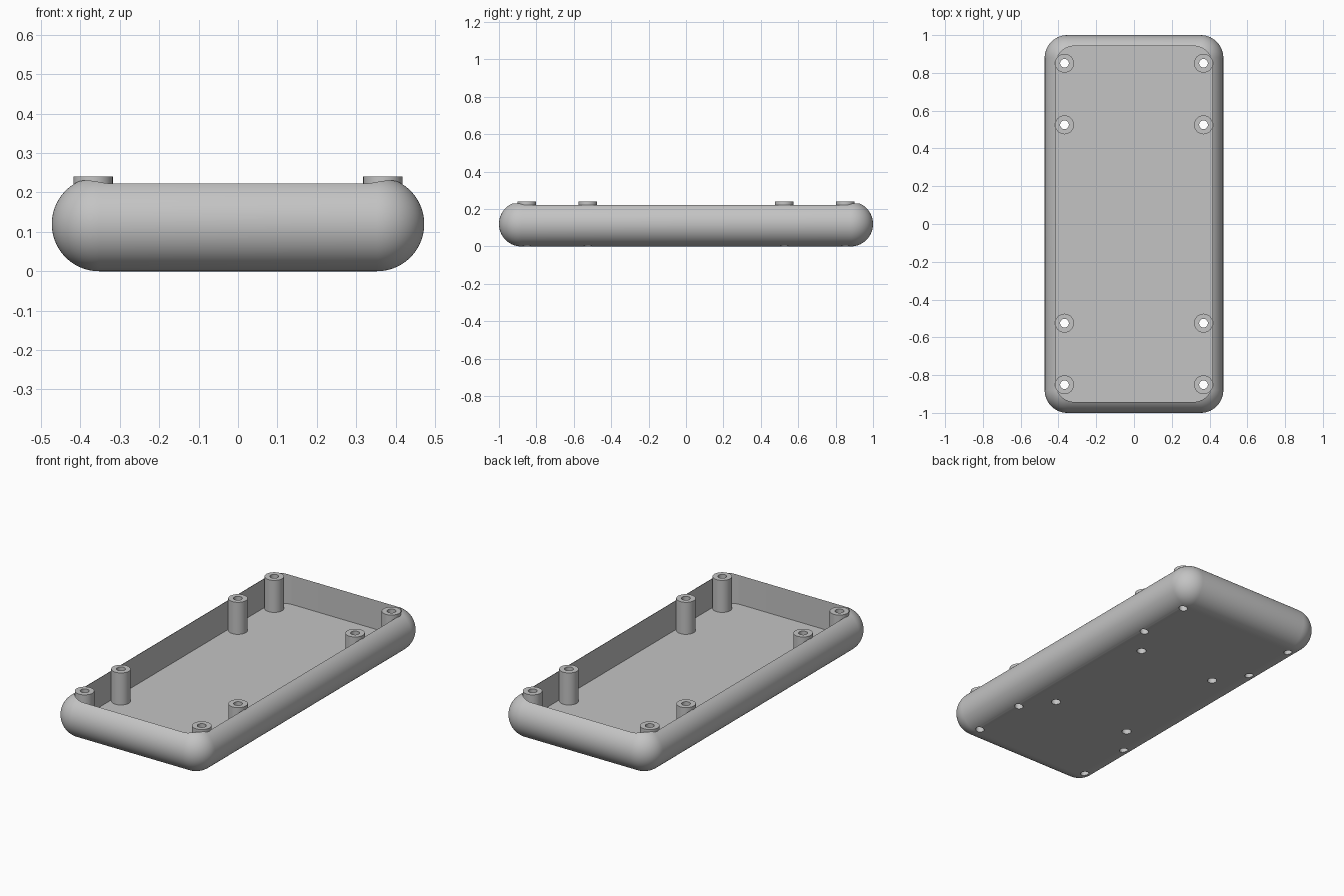
import bpy, bmesh, math

old = bpy.data.objects.get("Cube")
if old:
    bpy.data.objects.remove(old, do_unlink=True)

HALF_X, HALF_Y = 0.473, 1.0   # outer half sizes
ROUND = 0.12                  # edge radius, half the case height
WALL = 0.058
POST_TOP = 0.24

grey = bpy.data.materials.new("light_grey")
grey.use_nodes = True
colour = (0.55, 0.55, 0.55, 1)
grey.diffuse_color = colour
grey.node_tree.nodes["Principled BSDF"].inputs["Base Color"].default_value = colour


def make_object(name, bm):
    bmesh.ops.recalc_face_normals(bm, faces=bm.faces)
    mesh = bpy.data.meshes.new(name)
    bm.to_mesh(mesh)
    bm.free()
    mesh.materials.append(grey)
    obj = bpy.data.objects.new(name, mesh)
    bpy.context.collection.objects.link(obj)
    return obj


def rounded_loft(name, core_x, core_y, levels, steps=14):
    """Stack rounded rectangles: a core rectangle grown by each (radius, z)."""
    bm = bmesh.new()
    rings = []
    for radius, z in levels:
        ring = []
        for q, (sx, sy) in enumerate([(1, 1), (-1, 1), (-1, -1), (1, -1)]):
            for i in range(steps + 1):
                a = (q + i / steps) * math.pi / 2
                ring.append(bm.verts.new((sx * core_x + radius * math.cos(a),
                                          sy * core_y + radius * math.sin(a), z)))
        rings.append(ring)
    n = len(rings[0])
    for low, high in zip(rings, rings[1:]):
        for i in range(n):
            j = (i + 1) % n
            bm.faces.new((low[i], low[j], high[j], high[i]))
    bm.faces.new(rings[0])
    bm.faces.new(rings[-1])
    bmesh.ops.remove_doubles(bm, verts=bm.verts, dist=1e-5)
    return make_object(name, bm)


def cylinders(name, points, radius, low, high, sides=32):
    bm = bmesh.new()
    for x, y in points:
        made = bmesh.ops.create_cone(bm, cap_ends=True, segments=sides, radius1=radius,
                                     radius2=radius, depth=high - low)
        bmesh.ops.translate(bm, verts=made["verts"], vec=(x, y, (low + high) / 2))
    return make_object(name, bm)


def combine(target, tool, operation):
    mod = target.modifiers.new(tool.name, "BOOLEAN")
    mod.operation = operation
    mod.solver = "EXACT"
    mod.object = tool
    bpy.context.view_layer.objects.active = target
    bpy.ops.object.modifier_apply(modifier=mod.name)
    bpy.data.objects.remove(tool, do_unlink=True)


def mirrored(x, ys):
    return [(sx * x, sy * y) for sx in (-1, 1) for sy in (-1, 1) for y in ys]


# Outer body with fully rounded sides
arc = [math.pi * (i / 28 - 0.5) for i in range(29)]
levels = [(ROUND * math.cos(a), ROUND + ROUND * math.sin(a)) for a in arc]
levels[0], levels[-1] = (0, 0), (0, 2 * ROUND)
case = rounded_loft("case_half", HALF_X - ROUND, HALF_Y - ROUND, levels)

# Open pocket
corner = 0.1
pocket = rounded_loft("pocket", HALF_X - WALL - corner, HALF_Y - WALL - corner,
                      [(corner, WALL), (corner, 0.4)])
combine(case, pocket, "DIFFERENCE")

# Screw posts with through holes
post_spots = mirrored(0.368, (0.851, 0.525))
combine(case, cylinders("posts", post_spots, 0.05, WALL - 0.02, POST_TOP), "UNION")
combine(case, cylinders("screw_holes", post_spots, 0.023, -0.1, 0.4), "DIFFERENCE")

# Blind holes under the floor
foot_spots = mirrored(0.248, (0.358,))
combine(case, cylinders("foot_holes", foot_spots, 0.025, -0.1, 0.042), "DIFFERENCE")

# Smooth curves, sharp rims
bpy.ops.object.select_all(action="DESELECT")
case.select_set(True)
bpy.context.view_layer.objects.active = case
bpy.ops.object.shade_smooth_by_angle(angle=math.radians(30))
